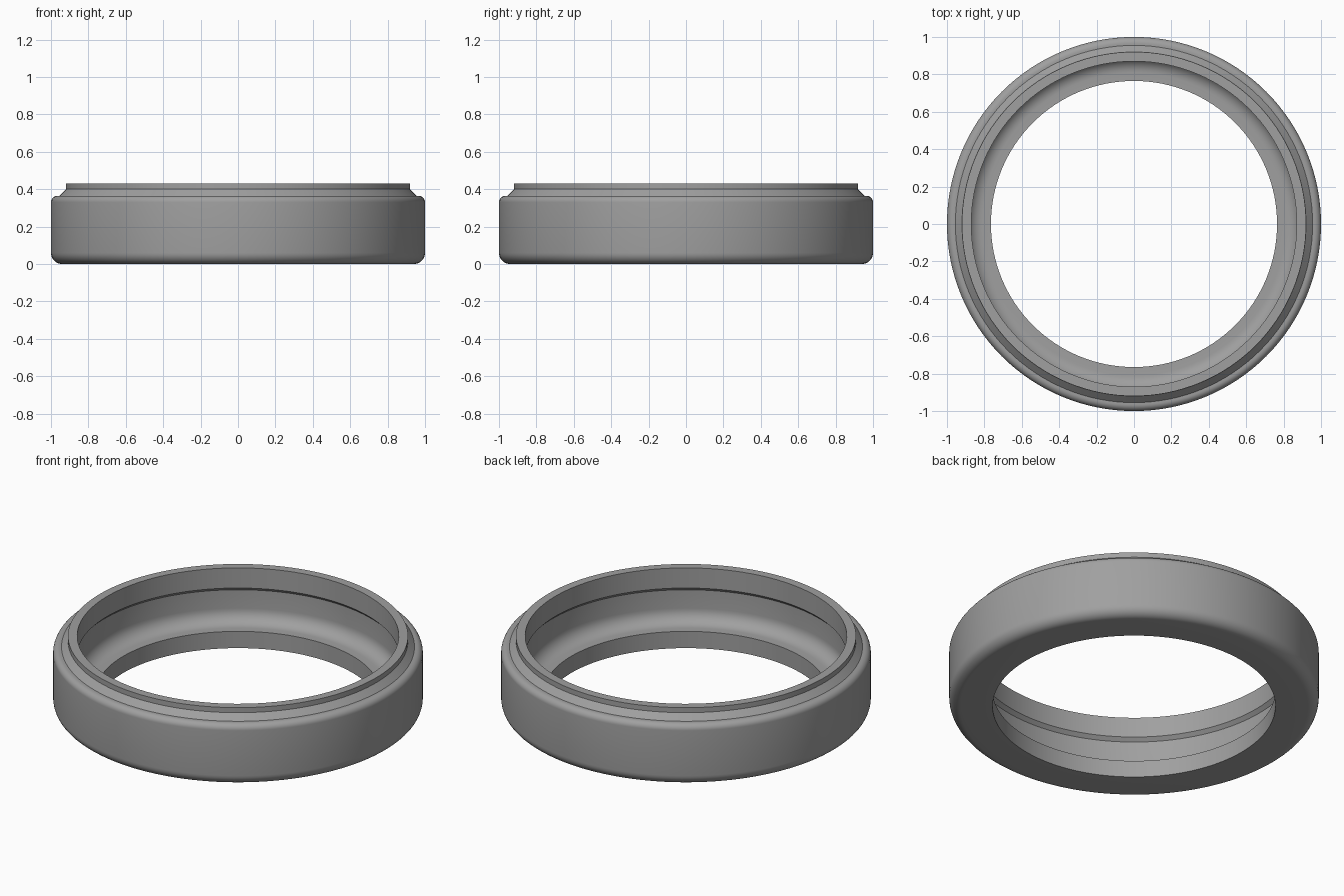
import bpy, bmesh, math

if "Cube" in bpy.data.objects:
    bpy.data.objects.remove(bpy.data.objects["Cube"])

SEGMENTS = 128


def arc(cx, cz, r, start, end, steps=8):
    """Points (radius, height) along a fillet, angles in degrees."""
    angles = [math.radians(start + (end - start) * i / steps) for i in range(steps + 1)]
    return [(cx + r * math.cos(a), cz + r * math.sin(a)) for a in angles]


def lathe(name, profile, material):
    """Spin a closed (radius, height) profile around the z axis."""
    bm = bmesh.new()
    rings = []
    for i in range(SEGMENTS):
        a = 2 * math.pi * i / SEGMENTS
        rings.append([bm.verts.new((r * math.cos(a), r * math.sin(a), z)) for r, z in profile])
    n = len(profile)
    for i in range(SEGMENTS):
        a, b = rings[i], rings[(i + 1) % SEGMENTS]
        for j in range(n):
            k = (j + 1) % n
            bm.faces.new((a[j], b[j], b[k], a[k]))
    bmesh.ops.recalc_face_normals(bm, faces=bm.faces)
    mesh = bpy.data.meshes.new(name)
    bm.to_mesh(mesh)
    bm.free()
    mesh.materials.append(material)
    obj = bpy.data.objects.new(name, mesh)
    bpy.context.collection.objects.link(obj)
    bpy.context.view_layer.objects.active = obj
    obj.select_set(True)
    bpy.ops.object.shade_smooth_by_angle(angle=math.radians(30))
    return obj


grey = bpy.data.materials.new("grey")
grey.diffuse_color = (0.35, 0.35, 0.35, 1)
grey.use_nodes = True
grey.node_tree.nodes["Principled BSDF"].inputs["Base Color"].default_value = grey.diffuse_color

profile = [(0.765, 0.0)]                              # underside, from the hole outwards
profile += arc(0.94, 0.06, 0.06, -90, 0)              # rounded lower outer edge
profile += arc(0.965, 0.33, 0.035, 0, 90)             # rounded shoulder
profile += [(0.955, 0.365), (0.92, 0.40)]             # sloped step up to the rim
profile += [(0.92, 0.43), (0.87, 0.43)]               # raised rim
profile += [(0.87, 0.31), (0.89, 0.29)]               # rim wall and its sloped underside
profile += arc(0.81, 0.18, 0.08, 0, -90)              # inner wall rounding into the floor lip
profile += [(0.765, 0.10)]                            # edge of the hole

lathe("ring_body", profile, grey)
